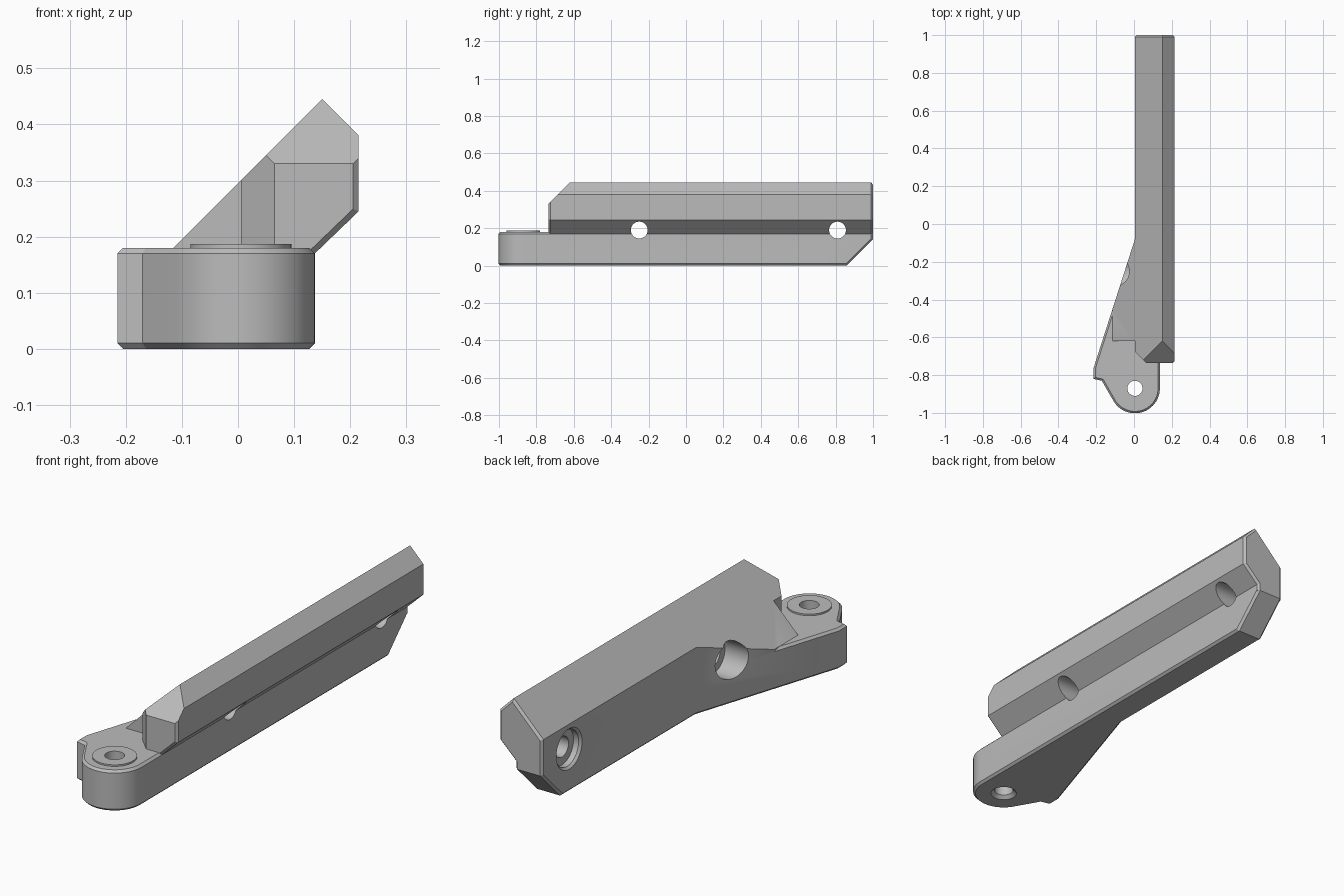
import bpy, bmesh, math
from mathutils import Matrix, Vector

if "Cube" in bpy.data.objects:
    bpy.data.objects.remove(bpy.data.objects["Cube"], do_unlink=True)

grey = bpy.data.materials.new("plain grey")
grey.use_nodes = True
grey.diffuse_color = (0.5, 0.5, 0.5, 1)
grey.node_tree.nodes["Principled BSDF"].inputs["Base Color"].default_value = (0.5, 0.5, 0.5, 1)

PIVOT = Vector((0.005, -0.87, 0))
SLOPE = 0.295        # leaning top face lies on z = x + SLOPE
TOP = 0.18           # height of the base plate
EDGE = 0.01          # small chamfer


def finish(bm, name):
    bmesh.ops.recalc_face_normals(bm, faces=bm.faces)
    mesh = bpy.data.meshes.new(name)
    bm.to_mesh(mesh)
    bm.free()
    mesh.materials.append(grey)
    ob = bpy.data.objects.new(name, mesh)
    bpy.context.collection.objects.link(ob)
    return ob


def prism(points, direction, chamfer=0.0):
    """Extrude a flat outline and chamfer the rims of both caps."""
    bm = bmesh.new()
    cap = bm.faces.new([bm.verts.new(p) for p in points])
    out = bmesh.ops.extrude_face_region(bm, geom=[cap], use_keep_orig=True)
    bmesh.ops.translate(bm, vec=direction,
                        verts=[v for v in out["geom"] if isinstance(v, bmesh.types.BMVert)])
    bmesh.ops.recalc_face_normals(bm, faces=bm.faces)
    if chamfer:
        d = Vector(direction).normalized()
        caps = [f for f in bm.faces if abs(f.normal.dot(d)) > 0.99]
        rims = list({e for f in caps for e in f.edges})
        bmesh.ops.bevel(bm, geom=rims, offset=chamfer, segments=1,
                        affect='EDGES', clamp_overlap=True)
    return bm


def slice_off(bm, point, normal):
    """Cut away the side the normal points to and close the cut."""
    cut = bmesh.ops.bisect_plane(bm, geom=bm.verts[:] + bm.edges[:] + bm.faces[:],
                                 plane_co=point, plane_no=normal, clear_outer=True)
    edges = [e for e in cut["geom_cut"] if isinstance(e, bmesh.types.BMEdge)]
    bmesh.ops.edgeloop_fill(bm, edges=edges)


def round_bar(name, start, end, r1, r2):
    """Cylinder or cone between two points."""
    start, end = Vector(start), Vector(end)
    axis = end - start
    turn = axis.to_track_quat('Z', 'Y').to_matrix().to_4x4()
    bm = bmesh.new()
    bmesh.ops.create_cone(bm, cap_ends=True, segments=48, radius1=r1, radius2=r2,
                          depth=axis.length,
                          matrix=Matrix.Translation((start + end) / 2) @ turn)
    return finish(bm, name)


# Base plate: straight arm, slanted flank, small ear and rounded nose
outline = [(0.137, 1 - EDGE), (0.127, 1), (0.015, 1), (0.005, 1 - EDGE),
           (0.005, -0.08), (-0.215, -0.765), (-0.215, -0.82), (-0.17, -0.83)]
for i in range(25):
    a = math.radians(210 + 150 * i / 24)
    outline.append((PIVOT.x + 0.132 * math.cos(a), PIVOT.y + 0.132 * math.sin(a)))
bm = prism([(x, y, 0) for x, y in outline], (0, 0, TOP), EDGE)
slice_off(bm, (0, 0.86, 0), (0, 1, -1))
k = math.sqrt(0.5)
for x, side in ((0.137, 1), (0.005, -1)):
    slice_off(bm, (x - side * EDGE, 0.86, 0), (side, k, -k))
bracket = finish(bm, "bracket_body")

# Upper rail with an overhanging right flank and a leaning top
section = [(0.005, 0.14), (0.137, 0.14), (0.137, 0.17), (0.215, 0.245),
           (0.215, 0.38), (0.15, 0.15 + SLOPE), (0.005, 0.005 + SLOPE)]
bm = prism([(x, -0.735, z) for x, z in section], (0, 1.735, 0), EDGE)
slice_off(bm, (0, -0.735, 0.33), (0, -1, 1))
slice_off(bm, (0.065, -0.735, 0), (-1, -1, 0))
rail = finish(bm, "upper_rail")

# Wedge carrying the leaning top down to the base plate
foot = TOP - SLOPE
flank_y = -0.08 + (foot - 0.005) * 0.685 / 0.22
wedge_plan = [(0.005, -0.08), (foot, flank_y), (foot, -0.62), (0.06, -0.62), (0.06, -0.08)]
bm = prism([(x, y, 0.1) for x, y in wedge_plan], (0, 0, 0.4))
slice_off(bm, (0, 0, SLOPE), (-1, 0, 1))
wedge = finish(bm, "leaning_wedge")

# Raised ring around the pivot hole
boss = round_bar("pivot_boss", PIVOT + Vector((0, 0, 0.1)),
                 PIVOT + Vector((0, 0, 0.187)), 0.09, 0.09)

# Pivot hole with a countersink below
cutters = [round_bar("pivot_hole", PIVOT - Vector((0, 0, 0.1)),
                     PIVOT + Vector((0, 0, 0.4)), 0.04, 0.04),
           round_bar("pivot_countersink", PIVOT - Vector((0, 0, 0.01)),
                     PIVOT + Vector((0, 0, 0.015)), 0.065, 0.04)]
# Cross holes with counterbores on the slanted side
for y in (-0.25, 0.81):
    cutters.append(round_bar("cross_hole", (-0.5, y, 0.19), (0.5, y, 0.19), 0.045, 0.045))
    cutters.append(round_bar("counterbore", (-0.5, y, 0.19), (0.04, y, 0.19), 0.08, 0.08))
cutters.append(round_bar("counterbore_rim", (-0.005, 0.81, 0.19),
                         (0.015, 0.81, 0.19), 0.1, 0.08))

# Join the solids, then cut the holes
steps = [(ob, 'UNION') for ob in (rail, wedge, boss)] + [(ob, 'DIFFERENCE') for ob in cutters]
for ob, operation in steps:
    mod = bracket.modifiers.new(ob.name, 'BOOLEAN')
    mod.operation, mod.object, mod.solver = operation, ob, 'EXACT'
graph = bpy.context.evaluated_depsgraph_get()
solid = bpy.data.meshes.new_from_object(bracket.evaluated_get(graph))
bracket.modifiers.clear()
bracket.data = solid
for ob, _ in steps:
    bpy.data.objects.remove(ob, do_unlink=True)
solid.materials.clear()
solid.materials.append(grey)
for face in solid.polygons:
    face.material_index = 0

bpy.ops.object.select_all(action='DESELECT')
bracket.select_set(True)
bpy.context.view_layer.objects.active = bracket
bpy.ops.object.shade_smooth_by_angle(angle=math.radians(25))
